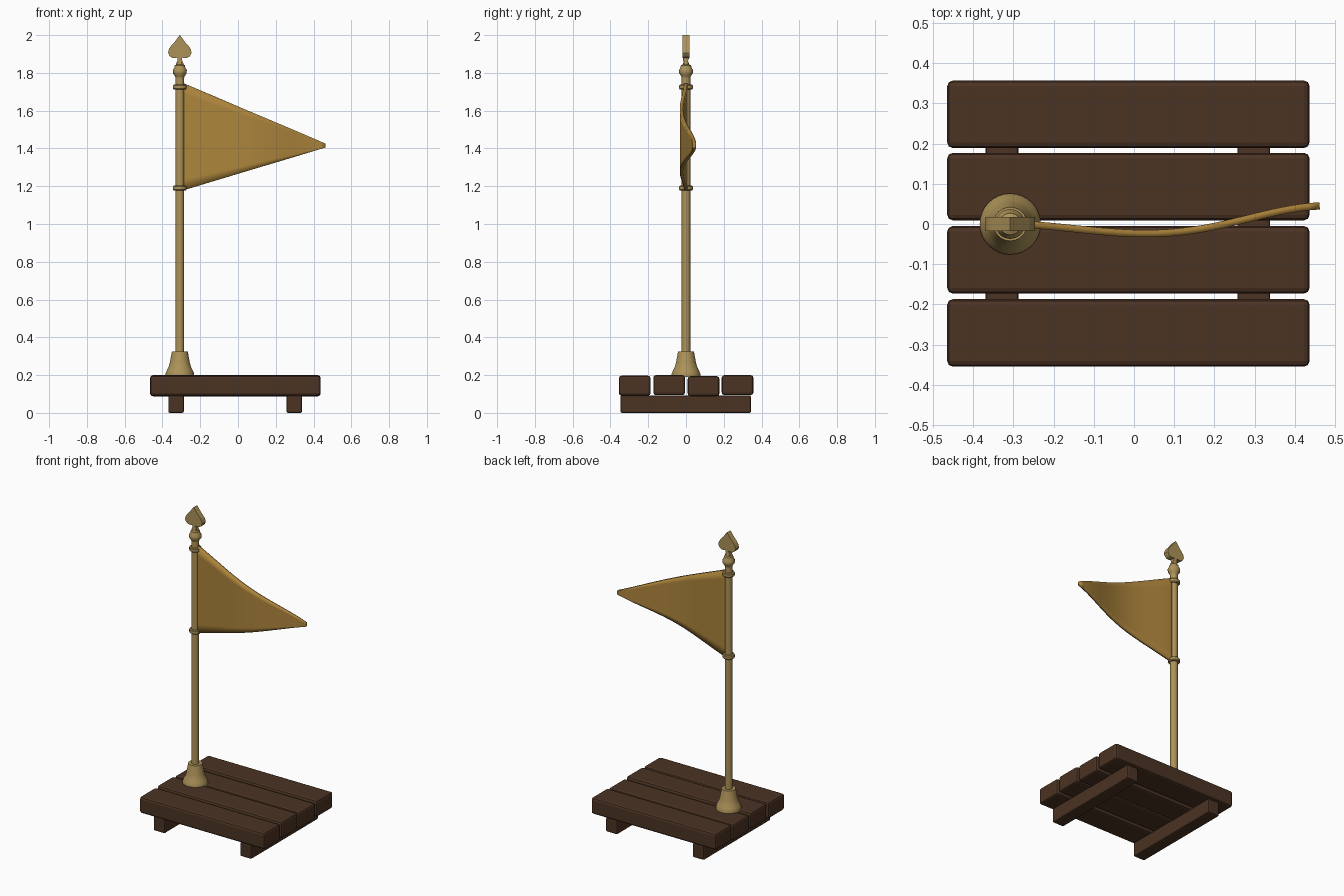
import bpy, bmesh, math
from mathutils import Vector

cube = bpy.data.objects.get("Cube")
if cube:
    bpy.data.objects.remove(cube, do_unlink=True)

POLE_X = -0.308


def material(name, rgb):
    m = bpy.data.materials.new(name)
    m.use_nodes = True
    m.diffuse_color = (*rgb, 1)
    m.node_tree.nodes["Principled BSDF"].inputs["Base Color"].default_value = (*rgb, 1)
    return m


wood = material("dark wood", (0.07, 0.033, 0.017))
brass = material("brass", (0.42, 0.29, 0.10))
cloth = material("ochre cloth", (0.42, 0.235, 0.045))


def finish(name, bm, mat, bevel=0, segments=2, smooth=True):
    bmesh.ops.recalc_face_normals(bm, faces=bm.faces)
    mesh = bpy.data.meshes.new(name)
    bm.to_mesh(mesh)
    bm.free()
    mesh.materials.append(mat)
    ob = bpy.data.objects.new(name, mesh)
    bpy.context.collection.objects.link(ob)
    if bevel:
        mod = ob.modifiers.new("bevel", 'BEVEL')
        mod.width, mod.segments = bevel, segments
    if smooth:
        bpy.ops.object.select_all(action='DESELECT')
        ob.select_set(True)
        bpy.context.view_layer.objects.active = ob
        bpy.ops.object.shade_smooth_by_angle(angle=math.radians(35))
    return ob


def box(name, lo, hi, bevel):
    lo, hi = Vector(lo), Vector(hi)
    bm = bmesh.new()
    bmesh.ops.create_cube(bm, size=1)
    bmesh.ops.scale(bm, verts=bm.verts, vec=hi - lo)
    bmesh.ops.translate(bm, verts=bm.verts, vec=(lo + hi) / 2)
    return finish(name, bm, wood, bevel, smooth=False)


def lathe(name, profile, sides=32):
    """Turn (radius, z) points around the pole axis and cap both ends."""
    bm = bmesh.new()
    rings = []
    for r, z in profile:
        rings.append([bm.verts.new((POLE_X + r * math.cos(math.tau * i / sides),
                                    r * math.sin(math.tau * i / sides), z))
                      for i in range(sides)])
    for a, b in zip(rings, rings[1:]):
        for i in range(sides):
            j = (i + 1) % sides
            bm.faces.new((a[i], a[j], b[j], b[i]))
    bm.faces.new(rings[0])
    bm.faces.new(rings[-1])
    return finish(name, bm, brass)


# Platform: four slightly uneven planks on two beams
for i, (y, top) in enumerate([(-0.271, 0.197), (-0.089, 0.2), (0.093, 0.194), (0.273, 0.2)]):
    box(f"plank_{i + 1}", (-0.465, y - 0.084, top - 0.106), (0.437, y + 0.084, top), 0.014)
for side, x in (("right", -0.328), ("left", 0.298)):
    box(f"{side}_beam", (x - 0.041, -0.347, 0), (x + 0.041, 0.344, 0.093), 0.008)

# Pole, flared socket and clamp rings
lathe("pole", [(0.023, 0.19), (0.023, 1.79)])
lathe("socket", [(0.076, 0.19), (0.076, 0.207), (0.07, 0.222), (0.06, 0.242),
                 (0.053, 0.265), (0.042, 0.325), (0.024, 0.325)])
for name, z in (("lower_ring", 1.19), ("upper_ring", 1.725)):
    lathe(name, [(0.022, z - 0.013), (0.032, z - 0.013), (0.036, z - 0.008),
                 (0.036, z + 0.008), (0.032, z + 0.013), (0.022, z + 0.013)])

# Finial: turned knob and flat spade
lathe("finial_knob", [(0.023, 1.775), (0.027, 1.785), (0.036, 1.797), (0.037, 1.815),
                      (0.029, 1.828), (0.027, 1.84), (0.017, 1.845), (0.012, 1.86),
                      (0.01, 1.885)])
half = [(0.021, 1.845), (0.013, 1.865), (0.011, 1.882), (0.022, 1.879), (0.04, 1.88),
        (0.054, 1.889), (0.062, 1.906), (0.058, 1.925), (0.046, 1.943),
        (0.026, 1.965), (0.01, 1.988)]
outline = half + [(0, 2.0)] + [(-x, z) for x, z in reversed(half)]
bm = bmesh.new()
face = bm.faces.new([bm.verts.new((POLE_X + x, -0.018, z)) for x, z in outline])
back = bmesh.ops.extrude_face_region(bm, geom=[face])["geom"]
bmesh.ops.translate(bm, vec=(0, 0.036, 0),
                    verts=[v for v in back if isinstance(v, bmesh.types.BMVert)])
# Narrow the stem where it meets the knob
for v in bm.verts:
    if v.co.z < 1.87:
        v.co.y *= 0.6
finish("finial_spade", bm, brass)

# Pennant: a waving sheet tapering to a blunt tip
COLS, ROWS = 32, 10
bm = bmesh.new()
grid = []
for i in range(COLS + 1):
    u = i / COLS
    x = -0.295 + 0.757 * u
    y = -(0.01 + 0.035 * u) * math.sin(1.5 * math.pi * u ** 1.1)
    low = 1.177 + 0.228 * u
    high = 1.748 - 0.322 * u
    grid.append([bm.verts.new((x, y, low + (high - low) * j / ROWS))
                 for j in range(ROWS + 1)])
for a, b in zip(grid, grid[1:]):
    for j in range(ROWS):
        bm.faces.new((a[j], b[j], b[j + 1], a[j + 1]))
flag = finish("pennant", bm, cloth)
solid = flag.modifiers.new("thickness", 'SOLIDIFY')
solid.thickness, solid.offset = 0.018, 0
flag.modifiers.move(len(flag.modifiers) - 1, 0)
